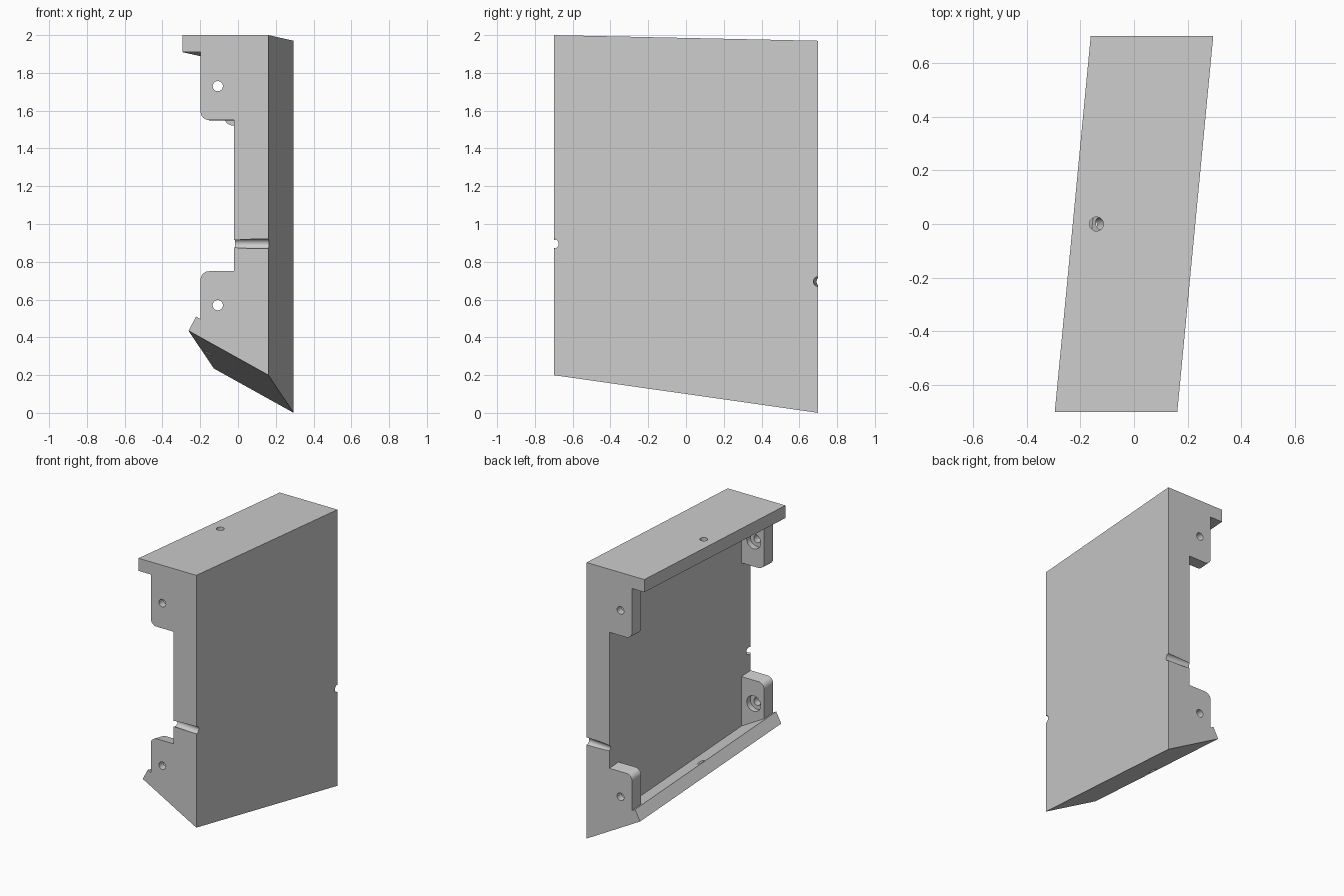
import bpy, bmesh, math
from mathutils import Vector

if "Cube" in bpy.data.objects:
    bpy.data.objects.remove(bpy.data.objects["Cube"])

HALF = 0.7          # half length along y
SHEAR = 0.134       # x shift from front end to back end


def place(x, y, z):
    """Skew a front-end profile point to its position along y."""
    t = (y + HALF) / (2 * HALF)
    drop = 0.03 if z > 1.45 else 0.2
    return Vector((x + SHEAR * t, y, z - drop * t))


def finish(name, bm):
    bmesh.ops.recalc_face_normals(bm, faces=bm.faces)
    mesh = bpy.data.meshes.new(name)
    bm.to_mesh(mesh)
    bm.free()
    obj = bpy.data.objects.new(name, mesh)
    bpy.context.collection.objects.link(obj)
    return obj


def prism(name, profile, y0, y1):
    bm = bmesh.new()
    a = [bm.verts.new(place(x, y0, z)) for x, z in profile]
    b = [bm.verts.new(place(x, y1, z)) for x, z in profile]
    n = len(profile)
    bm.faces.new(a)
    bm.faces.new(b[::-1])
    for i in range(n):
        j = (i + 1) % n
        bm.faces.new((a[i], b[i], b[j], a[j]))
    return finish(name, bm)


def cylinder(center, axis, radius, length):
    bm = bmesh.new()
    bmesh.ops.create_cone(bm, cap_ends=True, segments=32, radius1=radius,
                          radius2=radius, depth=length)
    rot = Vector(axis).to_track_quat('Z', 'Y').to_matrix().to_4x4()
    bm.transform(rot)
    bmesh.ops.translate(bm, verts=bm.verts, vec=Vector(center))
    return finish("cutter", bm)


def boolean(target, tool, operation):
    tool.hide_render = True
    mod = target.modifiers.new("bool", 'BOOLEAN')
    mod.operation, mod.object, mod.solver = operation, tool, 'EXACT'
    bpy.context.view_layer.objects.active = target
    bpy.ops.object.modifier_apply(modifier=mod.name)
    bpy.data.objects.remove(tool)


def arc(cx, cz, r, a0, a1, n=8):
    return [(cx + r * math.cos(math.radians(a0 + (a1 - a0) * i / n)),
             cz + r * math.sin(math.radians(a0 + (a1 - a0) * i / n))) for i in range(n + 1)]


# C-shaped panel: wall with top lip and angled bottom lip
panel = prism("wall_panel", [(-0.295, 2.0), (0.161, 2.0), (0.161, 0.2), (-0.262, 0.435),
                             (-0.222, 0.51), (-0.02, 0.398), (-0.02, 1.91), (-0.295, 1.91)],
              -HALF, HALF)

# Corner tabs at both ends, with rounded free corners
R, TX, TAB = 0.045, -0.198, 0.09
upper = arc(TX + R, 1.55 + R, R, 180, 270) + [(0.05, 1.55), (0.05, 1.95), (TX, 1.95)]
lower = arc(TX + R, 0.75 - R, R, 90, 180) + [(TX, 0.45), (0.05, 0.32), (0.05, 0.75)]
for profile in (upper, lower):
    for y0, y1 in ((-HALF, -HALF + TAB), (HALF - TAB, HALF)):
        boolean(panel, prism("tab", profile, y0, y1), 'UNION')

# Screw holes through the tabs, counterbored on the inside
for z in (1.73, 0.57):
    for s in (-1, 1):
        p = place(-0.107, s * HALF, z)
        boolean(panel, cylinder(p, (0, 1, 0), 0.027, 0.3), 'DIFFERENCE')
        p.y = s * (HALF - TAB)
        boolean(panel, cylinder(p, (0, 1, 0), 0.055, 0.08), 'DIFFERENCE')

# Half-round grooves across the wall ends
for s in (-1, 1):
    p = place(0.161, s * HALF, 0.895)
    boolean(panel, cylinder(p, (1, -SHEAR / (2 * HALF), 0), 0.026, 0.6), 'DIFFERENCE')

# Holes through the middle of the top and bottom lips
boolean(panel, cylinder((-0.14, 0, 1.95), (0, 0, 1), 0.026, 0.3), 'DIFFERENCE')
edge_a, edge_b = place(-0.262, 0, 0.435), place(0.161, 0, 0.2)
along = (edge_b - edge_a).normalized()
normal = along.cross(place(0.161, HALF, 0.2) - place(0.161, -HALF, 0.2)).normalized()
mid = (edge_a + place(-0.222, 0, 0.51)) / 2 + along * 0.04
boolean(panel, cylinder(mid, normal, 0.026, 0.2), 'DIFFERENCE')

bpy.ops.object.select_all(action='DESELECT')
panel.select_set(True)
bpy.context.view_layer.objects.active = panel
bpy.ops.object.shade_smooth_by_angle(angle=math.radians(25))
